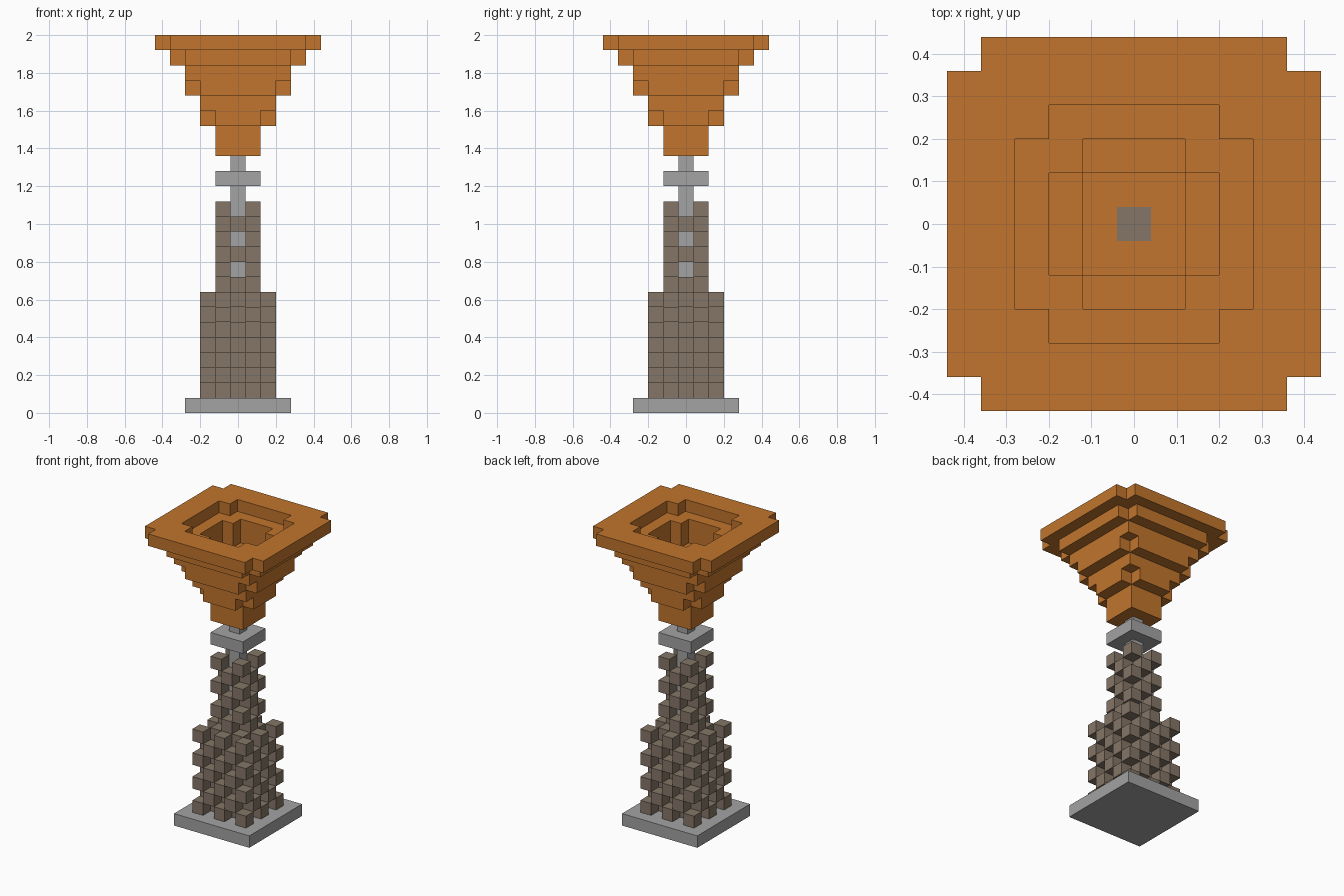
import bpy
import bmesh
from mathutils import Vector

if "Cube" in bpy.data.objects:
    bpy.data.objects.remove(bpy.data.objects["Cube"], do_unlink=True)

U = 0.08  # edge length of one block


def material(name, rgb):
    m = bpy.data.materials.new(name)
    m.use_nodes = True
    m.diffuse_color = (*rgb, 1)
    m.node_tree.nodes["Principled BSDF"].inputs["Base Color"].default_value = (*rgb, 1)
    return m


ORANGE = material("orange", (0.533, 0.178, 0.026))
GREY = material("stone grey", (0.366, 0.366, 0.366))
BROWN = material("grey brown", (0.235, 0.181, 0.136))


def finish(name, bm, mat):
    mesh = bpy.data.meshes.new(name)
    bm.to_mesh(mesh)
    bm.free()
    mesh.materials.append(mat)
    obj = bpy.data.objects.new(name, mesh)
    bpy.context.collection.objects.link(obj)


def add_box(bm, centre, width, bottom, top):
    """Square box, all measures in blocks."""
    verts = bmesh.ops.create_cube(bm, size=1)["verts"]
    mid = Vector((centre[0], centre[1], (bottom + top) / 2))
    for v in verts:
        v.co = Vector((v.co.x * width, v.co.y * width, v.co.z * (top - bottom))) + mid
        v.co *= U


def box(name, mat, width, bottom, top):
    bm = bmesh.new()
    add_box(bm, (0, 0), width, bottom, top)
    finish(name, bm, mat)


def square(n, notched):
    """Cells of an n by n square, optionally without its corner cells."""
    h = n // 2
    return {(x, y) for x in range(-h, h + 1) for y in range(-h, h + 1)
            if not (notched and abs(x) == h and abs(y) == h)}


def lattice(name, mat, n, first, last, skip_centre):
    """Checkerboard stack of cubes."""
    bm = bmesh.new()
    for k in range(first, last + 1):
        for x, y in sorted(square(n, False)):
            if (x + y + k) % 2 and not (skip_centre and x == y == 0):
                add_box(bm, (x, y), 1, k, k + 1)
    finish(name, bm, mat)


def block_shell(name, mat, cells):
    """Outer skin of a set of unit blocks."""
    bm = bmesh.new()
    corners = {}

    def vert(p):
        key = tuple(round(c * 2) for c in p)
        if key not in corners:
            corners[key] = bm.verts.new(p * U)
        return corners[key]

    for c in sorted(cells):
        mid = Vector((c[0], c[1], c[2] + 0.5))
        for axis in range(3):
            for sign in (-1, 1):
                n = Vector((0, 0, 0))
                n[axis] = sign
                if tuple(int(a + b) for a, b in zip(c, n)) in cells:
                    continue
                u = Vector((0, 0, 0))
                u[(axis + 1) % 3] = 0.5
                w = n.cross(u)
                f = mid + n * 0.5
                bm.faces.new([vert(f + s * u + t * w)
                              for s, t in ((-1, -1), (1, -1), (1, 1), (-1, 1))])
    finish(name, bm, mat)


# Base slab, lattice shaft and post with collar
box("base_slab", GREY, 7, 0, 1)
lattice("lower_lattice", BROWN, 5, 1, 7, False)
lattice("upper_lattice", BROWN, 3, 8, 13, True)
box("centre_post", GREY, 1, 8, 17)
box("post_collar", GREY, 3, 15, 16)

# Stepped bowl: layer -> (outer size, notched), (hole size, notched)
layers = {
    17: ((3, False), (1, False)),
    18: ((3, False), (1, False)),
    19: ((5, True), (1, False)),
    20: ((5, False), (3, False)),
    21: ((7, True), (3, False)),
    22: ((7, False), (5, True)),
    23: ((9, True), (5, True)),
    24: ((11, True), (7, True)),
}
bowl = {(x, y, k) for k, (outer, hole) in layers.items()
        for x, y in square(*outer) - square(*hole)}
block_shell("stepped_bowl", ORANGE, bowl)

# Core in the floor of the bowl
box("bowl_core", BROWN, 1, 17, 20)
